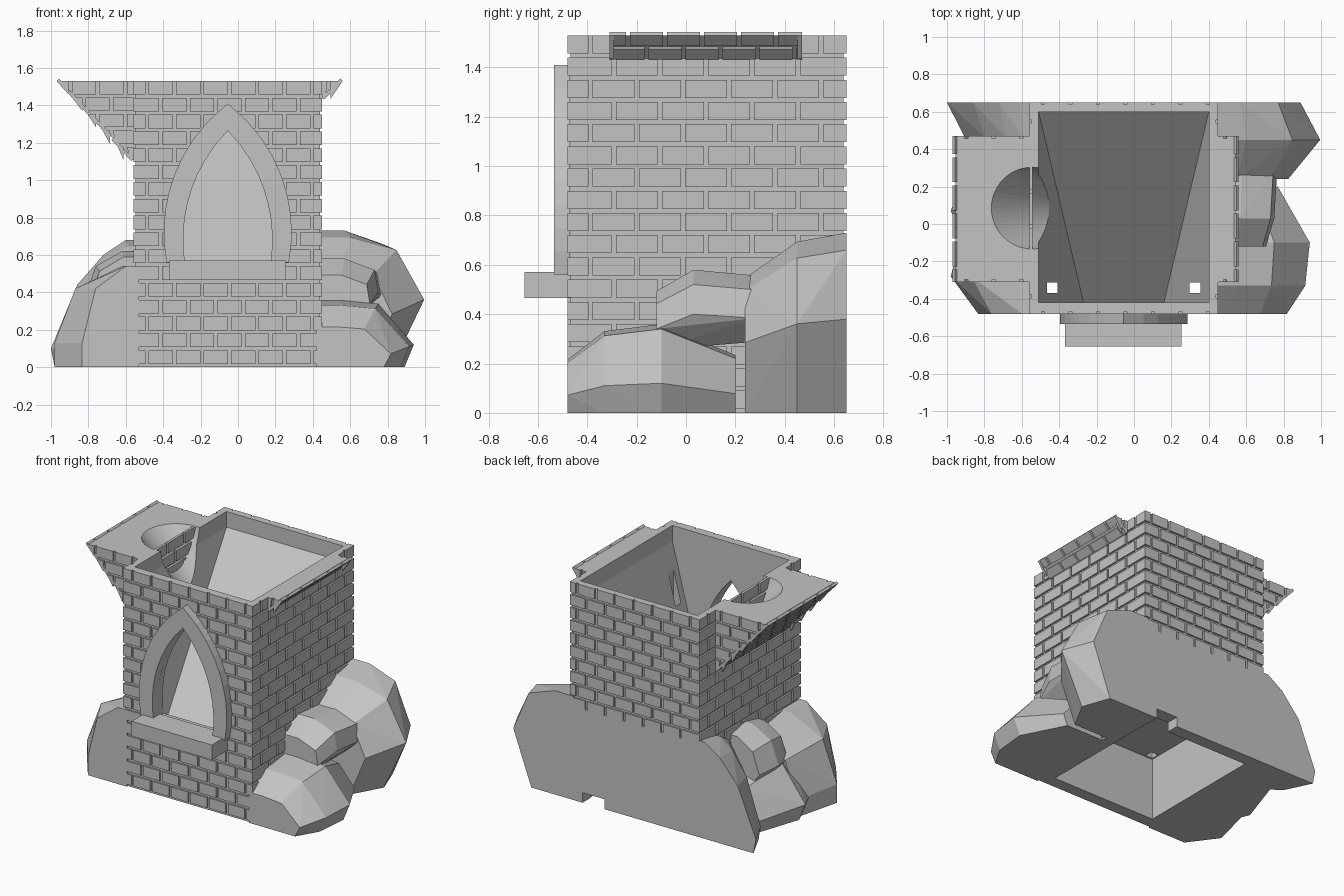
import bpy, bmesh, math
from mathutils import Vector

if "Cube" in bpy.data.objects:
    bpy.data.objects.remove(bpy.data.objects["Cube"], do_unlink=True)

stone = bpy.data.materials.new("grey_stone")
stone.use_nodes = True
stone.diffuse_color = (0.55, 0.55, 0.55, 1)
stone.node_tree.nodes["Principled BSDF"].inputs["Base Color"].default_value = stone.diffuse_color

# Tower extents, overhang span and brick sizes
X0, X1, Y0, Y1, TOP = -0.56, 0.45, -0.48, 0.65, 1.53
MID = (X0 + X1) / 2
OY0, OY1 = -0.31, 0.47
COURSE, GAP, DEEP = 0.09, 0.017, 0.012


def finish(name, bm):
    bmesh.ops.recalc_face_normals(bm, faces=bm.faces)
    mesh = bpy.data.meshes.new(name)
    bm.to_mesh(mesh)
    bm.free()
    mesh.materials.append(stone)
    obj = bpy.data.objects.new(name, mesh)
    bpy.context.collection.objects.link(obj)
    return obj


def hull(name, points):
    bm = bmesh.new()
    for p in points:
        bm.verts.new(p)
    bmesh.ops.convex_hull(bm, input=bm.verts)
    loose = [v for v in bm.verts if not v.link_faces]
    bmesh.ops.delete(bm, geom=loose, context='VERTS')
    bmesh.ops.dissolve_limit(bm, angle_limit=0.01, verts=bm.verts, edges=bm.edges)
    return finish(name, bm)


def box(name, xs, ys, zs):
    return hull(name, [(x, y, z) for x in xs for y in ys for z in zs])


def prism(name, profile, y0, y1):
    # Extrude an x-z outline along y
    bm = bmesh.new()
    face = bm.faces.new([bm.verts.new((x, y0, z)) for x, z in profile])
    ext = bmesh.ops.extrude_face_region(bm, geom=[face])
    moved = [g for g in ext["geom"] if isinstance(g, bmesh.types.BMVert)]
    bmesh.ops.translate(bm, verts=moved, vec=(0, y1 - y0, 0))
    return finish(name, bm)


def cut(obj, *cutters):
    for c in cutters:
        mod = obj.modifiers.new("cut", 'BOOLEAN')
        mod.operation, mod.solver, mod.object = 'DIFFERENCE', 'EXACT', c
    deps = bpy.context.evaluated_depsgraph_get()
    mesh = bpy.data.meshes.new_from_object(obj.evaluated_get(deps))
    obj.modifiers.clear()
    obj.data = mesh


def bricks(name, origin, u, v, n, width, height, pitch, slant=0):
    # Running-bond brick panel; slant trims the low-u side to a diagonal
    o, u, v, n = Vector(origin), Vector(u), Vector(v).normalized(), Vector(n).normalized()
    bm = bmesh.new()
    rows = max(1, round(height / COURSE))
    step = height / rows
    for r in range(rows):
        v0, v1 = r * step + GAP, (r + 1) * step
        a = -pitch / 2 * ((rows - r) % 2)
        while a < width - GAP:
            lo = a + GAP / 2 if a > 0 else 0
            hi = min(width, a + pitch - GAP / 2)
            a += pitch
            b0, b1 = (max(lo, slant * (height - t)) for t in (v0, v1))
            if b1 > hi - DEEP:
                continue
            ring = [(min(b0, hi - 0.001), v0), (hi, v0), (hi, v1), (b1, v1)]
            f, k = ([bm.verts.new(o + u * s + v * t - n * d) for s, t in ring]
                    for d in (0, DEEP * 1.5))
            bm.faces.new(f)
            bm.faces.new(k[::-1])
            for i in range(4):
                j = (i + 1) % 4
                bm.faces.new((f[i], k[i], k[j], f[j]))
    return finish(name, bm)


def arch(half, spring, apex, foot=0.56, steps=9):
    # Pointed arch of two circular arcs, mirrored about the tower's middle
    rise = apex - spring
    radius = (rise ** 2 + half ** 2) / (2 * half)
    heights = [foot + (apex - foot) * i / steps for i in range(steps)]
    side = [(math.sqrt(radius ** 2 - (z - spring) ** 2) - radius + half, z) for z in heights]
    return ([(MID + w, z) for w, z in side] + [(MID, apex)]
            + [(MID - w, z) for w, z in reversed(side)])


def circle(cx, r, z, sides=48):
    angles = [i * math.tau / sides for i in range(sides)]
    return [(cx + r * math.cos(t), 0.085 + r * math.sin(t), z) for t in angles]


def boulder(name, s, profile, stations):
    # Hull of one outline (distance from wall, height) rescaled at stations along y
    wall = X1 if s > 0 else X0
    (low, high) = profile[0][1], profile[-1][1]
    outline = [(-0.03, low)] + profile + [(-0.03, high)]
    hull(name, [(wall + s * d * (wide if d > 0 else 1), y, z * tall)
                for y, wide, tall in stations for d, z in outline])


# Cutters: hopper with ramp, chute, window, base recess, drain holes, foot slot
rim = [(x, y) for x in (-0.51, 0.40) for y in (-0.42, 0.60)]
hopper = hull("hopper_cutter", [(x, y, z) for x, y in rim for z in (1.42, 1.6)]
              + [(-0.27, -0.42, 0.5), (0.16, -0.42, 0.5)])
chute = hull("chute_cutter", circle(-0.55, 0.222, 1.54) + circle(-0.3, 0.1, 1.15))
window = prism("window_cutter", arch(0.238, 0.68, 1.265), -0.7, -0.38)
recess = box("recess_cutter", (-0.475, 0.355), (-0.38, 0.56), (-0.1, 0.45))
drains = [box("drain_cutter", (MID + s * 0.353, MID + s * 0.411),
              (-0.37, -0.312), (0.4, 1.45)) for s in (-1, 1)]
slot = box("slot_cutter", (0.18, 0.35), (0.5, 0.7), (-0.1, 0.07))

# Tower body
core = box("tower_body", (X0 + DEEP, X1 - DEEP), (Y0 + DEEP, Y1 - DEEP), (0, TOP))
cut(core, hopper, chute, window, recess, slot, *drains)

# Brick faces of the tower
for name, y, d, opening in (("front_bricks", Y0, -1, window), ("back_bricks", Y1, 1, slot)):
    cut(bricks(name, (X0, y, 0), (1, 0, 0), (0, 0, 1), (0, d, 0), X1 - X0, TOP, 0.147), opening)
for name, x, s in (("right_bricks", X0, -1), ("left_bricks", X1, 1)):
    bricks(name, (x, Y0, 0), (0, 1, 0), (0, 0, 1), (s, 0, 0), Y1 - Y0, TOP, 0.187)

# Flat back panel with a slot at the foot
cut(box("back_panel", (X0, X1), (Y1 - 0.03, Y1), (0, 0.66)), slot)

# Sloped overhangs with brick skins on the ends and underside
for side, x, s, out, drop in (("right", X0, -1, 0.41, 0.44), ("left", X1, 1, 0.11, 0.11)):
    e = DEEP * 1.4
    body = prism(side + "_overhang", [(x - s * 0.03, TOP), (x + s * (out - e), TOP),
                 (x, TOP - drop + e), (x - s * 0.03, TOP - drop + e)], OY0 + DEEP, OY1 - DEEP)
    if s < 0:
        cut(body, chute)
    for end, y, d in (("front", OY0, -1), ("back", OY1, 1)):
        bricks(f"{side}_overhang_{end}_bricks", (x + s * out, y, TOP - drop), (-s, 0, 0),
               (0, 0, 1), (0, d, 0), out, drop, 0.147, out / drop)
    bricks(side + "_overhang_under_bricks", (x, OY0, TOP - drop), (0, 1, 0),
           (s * out, 0, drop), (s * drop, 0, -out), OY1 - OY0, math.hypot(out, drop), 0.15)

# Pointed window frame and sill
cut(prism("window_frame", arch(0.342, 0.72, 1.41), -0.535, Y0 + 0.01), window)
box("window_sill", (-0.37, 0.255), (-0.655, Y0 + 0.02), (0.465, 0.57))

# Faceted boulders around the base, flush at front and back
boulder("left_back_boulder", 1, [(.3, 0), (.44, .38), (.32, .66), (.12, .73)],
        [(Y1, 1, 1), (.45, 1.24, .95), (.24, .85, .75)])
boulder("left_upper_boulder", 1, [(.2, .3), (.3, .4), (.28, .52), (.12, .58)],
        [(-.12, .85, .85), (.03, 1, 1), (.28, 1.05, .96)])
boulder("left_front_boulder", 1, [(.44, 0), (.49, .12), (.3, .34), (.1, .36)],
        [(Y0, .75, .6), (-.33, .95, .92), (-.1, 1, 1), (.2, .65, .65)])
boulder("right_front_boulder", -1, [(.42, 0), (.42, .13), (.31, .42), (.06, .54)],
        [(Y0, .65, 1), (-.28, 1, 1), (.05, .8, .9)])
boulder("right_low_boulder", -1, [(.37, 0), (.42, .12), (.24, .36), (.05, .4)],
        [(-.1, .8, .9), (.07, 1, 1), (.4, .7, .8)])
boulder("right_upper_boulder", -1, [(.18, .28), (.26, .38), (.2, .54), (.06, .62)],
        [(0, .9, .95), (.14, 1, 1), (.3, .85, .95)])
boulder("right_back_boulder", -1, [(.42, 0), (.44, .1), (.3, .44), (.16, .6), (.04, .68)],
        [(Y1, 1, 1), (.46, .78, .95), (.35, .4, .85)])

for c in (hopper, chute, window, recess, slot, *drains):
    bpy.data.objects.remove(c, do_unlink=True)
